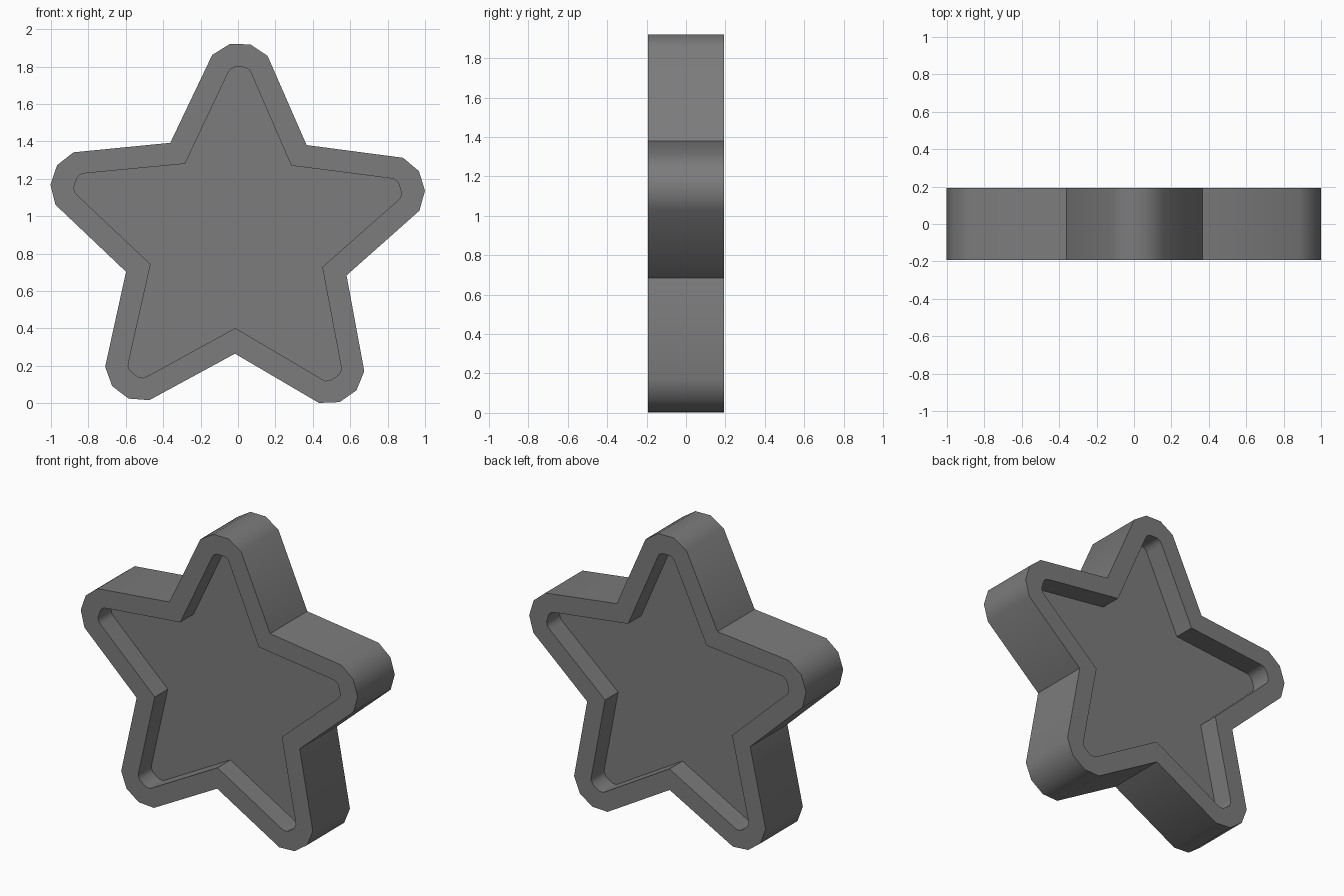
import bpy, bmesh, math

if "Cube" in bpy.data.objects:
    bpy.data.objects.remove(bpy.data.objects["Cube"])

CX, CZ, HALF, RECESS = -0.006, 0.885, 0.192, 0.135
TILT = math.radians(-0.95)


def star(notch, tip):
    """Outline of a five-armed star: one blunt arm profile (radius, offset) rotated five times."""
    pts = []
    for i in range(5):
        a = math.pi / 2 + TILT + i * math.tau / 5
        for r, o in tip:
            pts.append((CX + r * math.cos(a) - o * math.sin(a),
                        CZ + r * math.sin(a) + o * math.cos(a)))
        b = a + math.pi / 5
        pts.append((CX + notch * math.cos(b), CZ + notch * math.sin(b)))
    return pts


outer = star(0.62, [(0.975, -0.148), (1.035, -0.055), (1.035, 0.055), (0.975, 0.148)])
inner = star(0.483, [(0.878, -0.063), (0.898, -0.052), (0.912, -0.028),
                     (0.912, 0.028), (0.898, 0.052), (0.878, 0.063)])

bm = bmesh.new()


def ring(pts, y):
    vs = [bm.verts.new((x, y, z)) for x, z in pts]
    n = len(vs)
    return vs, [bm.edges.new((vs[i], vs[(i + 1) % n])) for i in range(n)]


def wall(a, b):
    n = len(a)
    for i in range(n):
        j = (i + 1) % n
        bm.faces.new((a[i], a[j], b[j], b[i]))


# Rim and recessed panel on both the front and the back
rims = []
for s in (-1, 1):
    out_v, out_e = ring(outer, s * HALF)
    in_v, in_e = ring(inner, s * HALF)
    floor_v, _ = ring(inner, s * (HALF - RECESS))
    bmesh.ops.triangle_fill(bm, edges=out_e + in_e, use_beauty=True, normal=(0, s, 0))
    wall(in_v, floor_v)
    bm.faces.new(floor_v)
    rims.append(out_v)

# Outer side wall
wall(rims[0], rims[1])
bmesh.ops.recalc_face_normals(bm, faces=bm.faces[:])

mesh = bpy.data.meshes.new("star_block")
bm.to_mesh(mesh)
bm.free()
obj = bpy.data.objects.new("star_block", mesh)
bpy.context.collection.objects.link(obj)

# Dark grey finish
mat = bpy.data.materials.new("dark_grey")
mat.diffuse_color = (0.2, 0.2, 0.2, 1)
mat.use_nodes = True
mat.node_tree.nodes["Principled BSDF"].inputs["Base Color"].default_value = mat.diffuse_color
mesh.materials.append(mat)

bpy.context.view_layer.objects.active = obj
obj.select_set(True)
bpy.ops.object.shade_smooth_by_angle(angle=math.radians(42))
